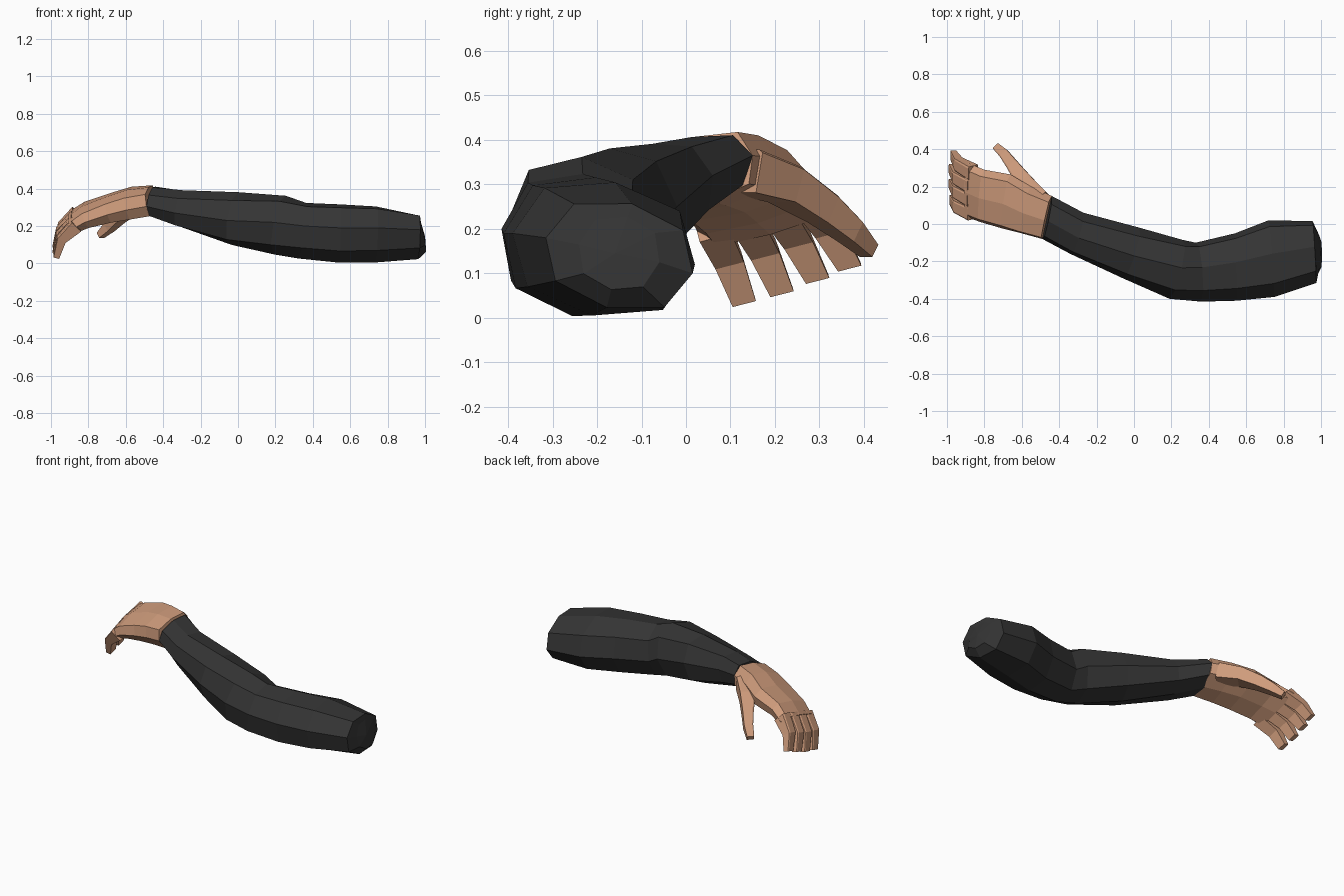
import bpy, bmesh
from mathutils import Vector

if "Cube" in bpy.data.objects:
    bpy.data.objects.remove(bpy.data.objects["Cube"])


def material(name, rgb):
    m = bpy.data.materials.new(name)
    m.use_nodes = True
    m.diffuse_color = (*rgb, 1)
    bsdf = m.node_tree.nodes["Principled BSDF"]
    bsdf.inputs["Base Color"].default_value = (*rgb, 1)
    bsdf.inputs["Roughness"].default_value = 0.8
    return m


SKIN = material("skin", (0.62, 0.33, 0.20))
CLOTH = material("dark cloth", (0.035, 0.035, 0.035))


def octagon(k):
    d = 0.707 * k
    return [(1, 0), (d, d), (0, 1), (-d, d), (-1, 0), (-d, -d), (0, -1), (d, -d)]


BOX = [(1, 0.85), (0.75, 1), (-0.75, 1), (-1, 0.85), (-1, -1), (1, -1)]


def loft(name, rows, profile, mat, start_tip=None):
    """Skin a tube over rows of (inner edge, outer edge, half thickness)."""
    bm = bmesh.new()
    rows = [(Vector(a), Vector(b), h) for a, b, h in rows]
    mids = [(a + b) / 2 for a, b, h in rows]
    rings = []
    for i, (a, b, h) in enumerate(rows):
        along = mids[min(i + 1, len(rows) - 1)] - mids[max(i - 1, 0)]
        side = (a - b) / 2
        up = side.cross(along).normalized() * h
        rings.append([bm.verts.new(mids[i] + side * u + up * v) for u, v in profile])
    n = len(profile)
    for r, s in zip(rings, rings[1:]):
        for j in range(n):
            bm.faces.new((r[j], r[(j + 1) % n], s[(j + 1) % n], s[j]))
    if start_tip:
        tip = bm.verts.new(start_tip)
        for j in range(n):
            bm.faces.new((tip, rings[0][(j + 1) % n], rings[0][j]))
    else:
        bm.faces.new(rings[0][::-1])
    bm.faces.new(rings[-1])
    bmesh.ops.recalc_face_normals(bm, faces=bm.faces)
    mesh = bpy.data.meshes.new(name)
    bm.to_mesh(mesh)
    bm.free()
    mesh.materials.append(mat)
    ob = bpy.data.objects.new(name, mesh)
    bpy.context.collection.objects.link(ob)
    return ob


def digit(name, rows, side):
    """Rows of (centre, half width, half thickness)."""
    s = Vector(side).normalized()
    loft(name, [(Vector(c) + s * w, Vector(c) - s * w, h) for c, w, h in rows], BOX, SKIN)


# Sleeve from the rounded shoulder end, round the elbow, to the wrist
WRIST = ((-0.44, 0.15, 0.365), (-0.49, -0.08, 0.305), 0.075)
loft("sleeve", [
    ((0.99, -0.06, 0.125), (0.99, -0.24, 0.165), 0.085),
    ((0.955, 0.015, 0.10), (0.975, -0.315, 0.18), 0.12),
    ((0.72, 0.02, 0.12), (0.75, -0.39, 0.19), 0.152),
    ((0.54, -0.05, 0.13), (0.55, -0.41, 0.19), 0.158),
    ((0.33, -0.10, 0.15), (0.36, -0.415, 0.20), 0.152),
    ((0.26, -0.085, 0.19), (0.19, -0.40, 0.22), 0.16),
    ((0.03, -0.02, 0.25), (-0.06, -0.29, 0.23), 0.143),
    ((-0.27, 0.06, 0.32), (-0.34, -0.16, 0.27), 0.10),
    WRIST], octagon(1.05), CLOTH, start_tip=(1.0, -0.16, 0.145))

# Back of the hand and palm
loft("palm", [
    WRIST,
    ((-0.55, 0.20, 0.36), (-0.60, -0.05, 0.285), 0.075),
    ((-0.66, 0.265, 0.335), (-0.70, -0.025, 0.26), 0.065),
    ((-0.80, 0.29, 0.30), (-0.82, 0.01, 0.22), 0.053),
    ((-0.885, 0.325, 0.26), (-0.89, 0.035, 0.18), 0.04)], octagon(1.15), SKIN)

# Four curled fingers: base, middle joint, tip
fingers = {
    "little_finger": ((-0.865, 0.06, 0.205), (-0.945, 0.095, 0.13), (-0.972, 0.13, 0.035)),
    "ring_finger": ((-0.865, 0.132, 0.23), (-0.95, 0.175, 0.15), (-0.976, 0.215, 0.057)),
    "middle_finger": ((-0.865, 0.205, 0.25), (-0.95, 0.25, 0.175), (-0.976, 0.295, 0.087)),
    "index_finger": ((-0.86, 0.275, 0.27), (-0.94, 0.32, 0.20), (-0.967, 0.367, 0.115)),
}
for name, (base, joint, tip) in fingers.items():
    digit(name, [(base, 0.037, 0.037), (joint, 0.033, 0.026), (tip, 0.027, 0.016)],
          (0, 0.97, 0.25))

# Thumb
digit("thumb", [
    ((-0.50, 0.13, 0.33), 0.05, 0.05),
    ((-0.585, 0.225, 0.30), 0.045, 0.042),
    ((-0.645, 0.31, 0.245), 0.032, 0.036),
    ((-0.69, 0.37, 0.195), 0.026, 0.028),
    ((-0.735, 0.412, 0.152), 0.02, 0.018)], (1, 1, 0))
